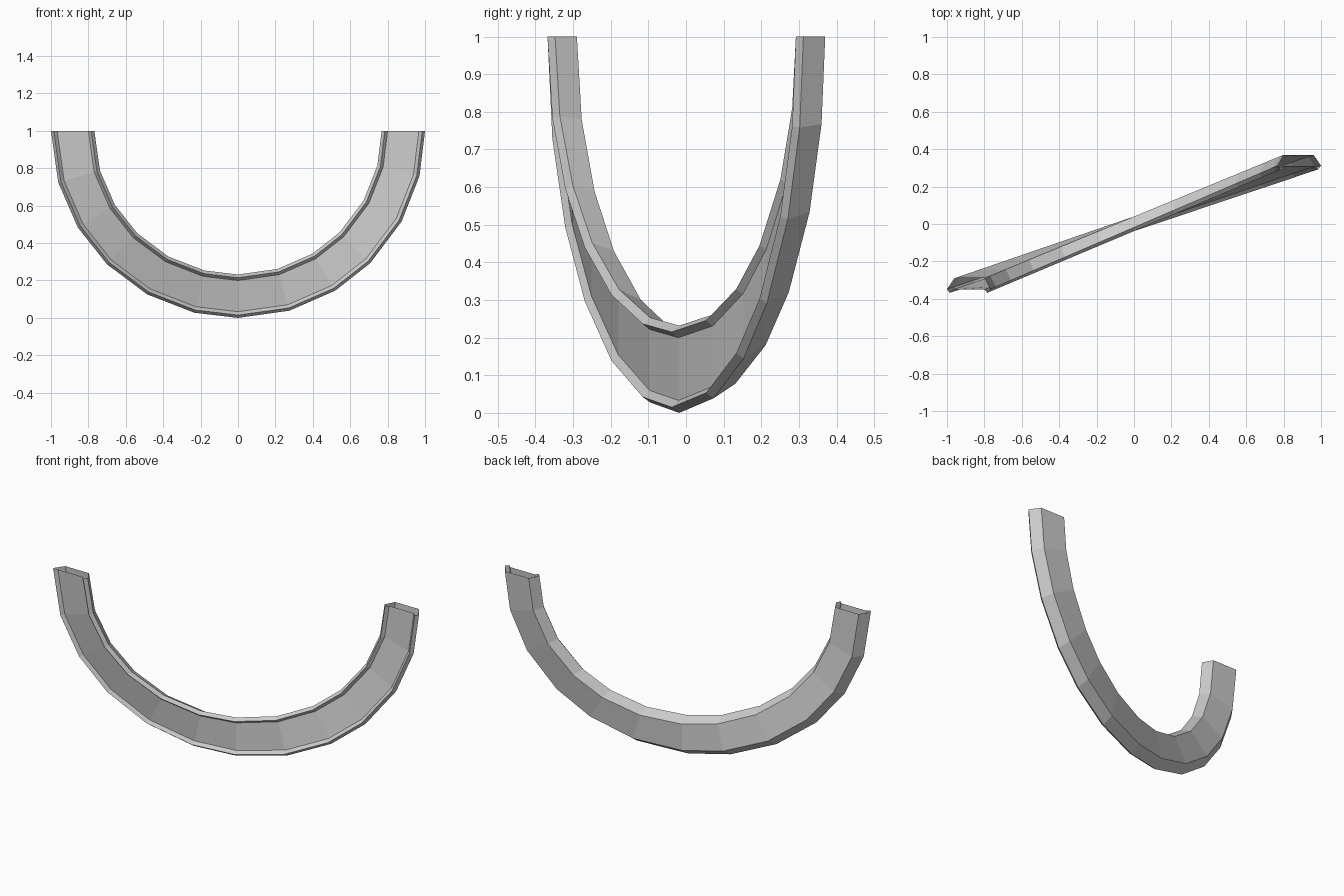
import bpy, bmesh
from math import sin, cos, radians

if "Cube" in bpy.data.objects:
    bpy.data.objects.remove(bpy.data.objects["Cube"])

# Cross-section (radius, depth): bevelled back, two V-shaped front lips, recessed front panel
SECTION = [(0.96, 0.04), (1.0, -0.018), (0.985, -0.038), (0.967, -0.02),
           (0.80, -0.02), (0.785, -0.038), (0.768, -0.018), (0.80, 0.04)]
# Sweep angles, left end to right end
ANGLES = [0, 16, 31, 45.5, 61, 76.5, 90, 106, 121.3, 135, 151, 166, 180]
SLANT = 0.33  # the right end sits further back than the left

bm = bmesh.new()
rings = []
for a in ANGLES:
    c, s = cos(radians(a)), sin(radians(a))
    rings.append([bm.verts.new((-r * c, d - SLANT * c, 1 - r * s)) for r, d in SECTION])

# Skin the sweep; both ends stay open
n = len(SECTION)
for r0, r1 in zip(rings, rings[1:]):
    for i in range(n):
        j = (i + 1) % n
        bm.faces.new((r0[i], r0[j], r1[j], r1[i]))
bmesh.ops.recalc_face_normals(bm, faces=bm.faces)

mesh = bpy.data.meshes.new("curved_trim")
bm.to_mesh(mesh)
bm.free()
bpy.context.collection.objects.link(bpy.data.objects.new("curved_trim", mesh))
